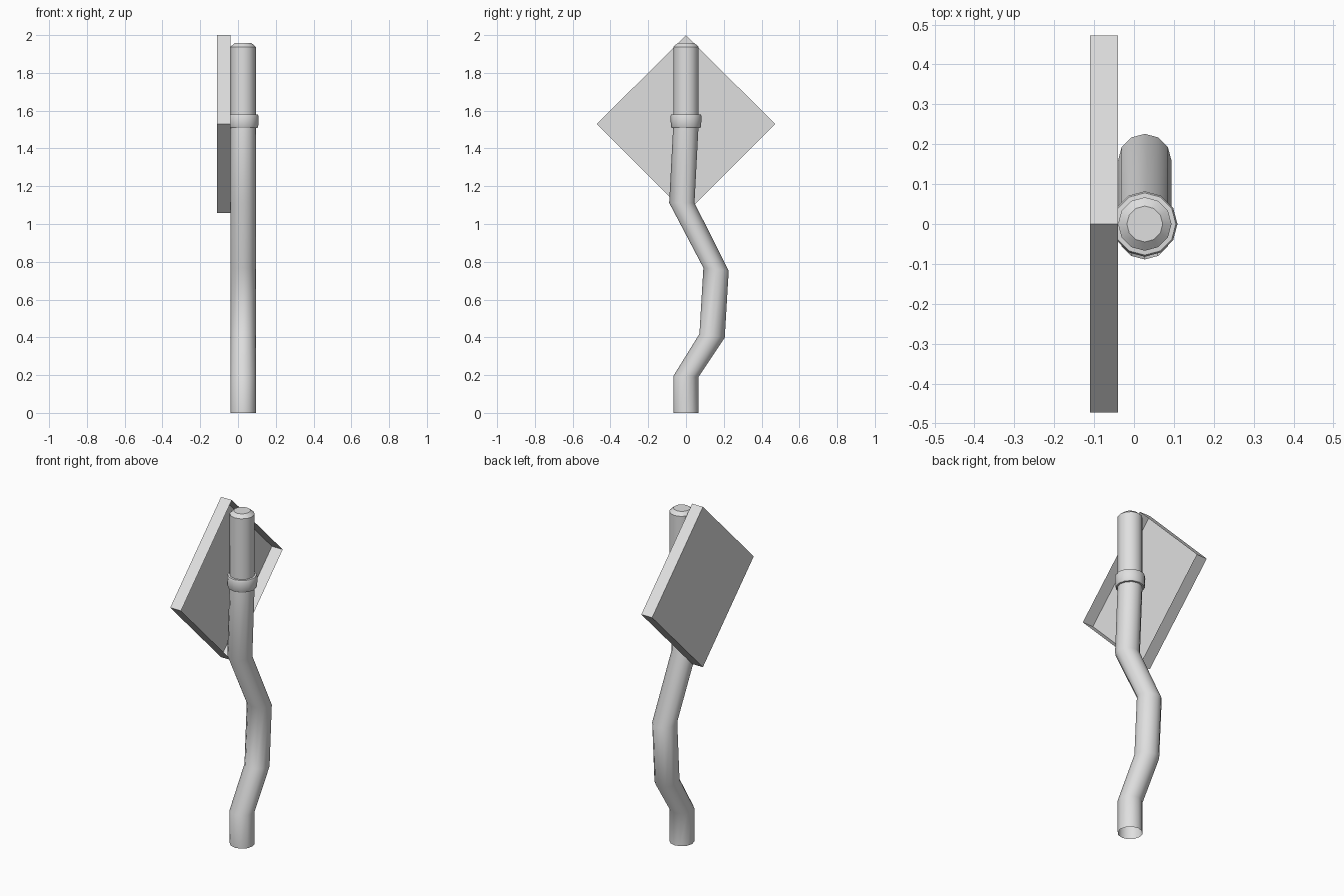
import bpy, bmesh
from math import sin, cos, tau, pi, radians

default = bpy.data.objects.get("Cube")
if default:
    bpy.data.objects.remove(default, do_unlink=True)

POLE_X, RADIUS, SIDES = 0.027, 0.067, 12

grey = bpy.data.materials.new("light_grey")
grey.use_nodes = True
grey.diffuse_color = (0.74, 0.74, 0.74, 1)
grey.node_tree.nodes["Principled BSDF"].inputs["Base Color"].default_value = (0.74, 0.74, 0.74, 1)


def finish(bm, name, smooth=True):
    mesh = bpy.data.meshes.new(name)
    bm.to_mesh(mesh)
    bm.free()
    mesh.materials.append(grey)
    obj = bpy.data.objects.new(name, mesh)
    bpy.context.collection.objects.link(obj)
    if smooth:
        bpy.ops.object.select_all(action="DESELECT")
        obj.select_set(True)
        bpy.context.view_layer.objects.active = obj
        bpy.ops.object.shade_smooth_by_angle(angle=radians(40))


def tube(name, rings, cap_top=False):
    """Skin a stack of rings given as (y, z, radius, tilt)."""
    bm = bmesh.new()
    loops = []
    for y, z, r, tilt in rings:
        loop = []
        for i in range(SIDES):
            a = tau * i / SIDES
            loop.append(bm.verts.new((POLE_X + r * cos(a), y + r * sin(a), z + tilt * r * sin(a))))
        loops.append(loop)
    for low, high in zip(loops, loops[1:]):
        for i in range(SIDES):
            j = (i + 1) % SIDES
            bm.faces.new((low[i], low[j], high[j], high[i]))
    if cap_top:
        bm.faces.new(loops[-1])
    finish(bm, name)


# Crooked lower pole, open at the foot
path = [(0, 0, 0), (0, 0.193, -0.03), (0.138, 0.408, -0.15), (0.159, 0.76, -0.12),
        (-0.022, 1.112, 0), (0, 1.53, 0)]
tube("bent_pole", [(y, z, RADIUS, tilt) for y, z, tilt in path])

# Straight upper pole with a chamfered top
tube("pole_top", [(0, 1.53, RADIUS, 0), (0, 1.938, RADIUS, 0), (0, 1.957, 0.045, 0)], cap_top=True)

# Collar where the two poles meet
collar = [(1.508, 0.066), (1.509, 0.076), (1.516, 0.08), (1.571, 0.082), (1.58, 0.078), (1.581, 0.066)]
tube("collar", [(0, z, r, 0) for z, r in collar])

# Diamond sign: a thin panel with a folded rim, hollow on the pole side
bm = bmesh.new()
outer, rim = [
    [bm.verts.new((x, 0.472 * cos(k * pi / 2), 1.529 + 0.471 * sin(k * pi / 2))) for k in range(4)]
    for x in (-0.11, -0.04)
]
bm.faces.new(reversed(outer))
for i in range(4):
    j = (i + 1) % 4
    bm.faces.new((outer[i], outer[j], rim[j], rim[i]))
finish(bm, "sign_plate", smooth=False)
